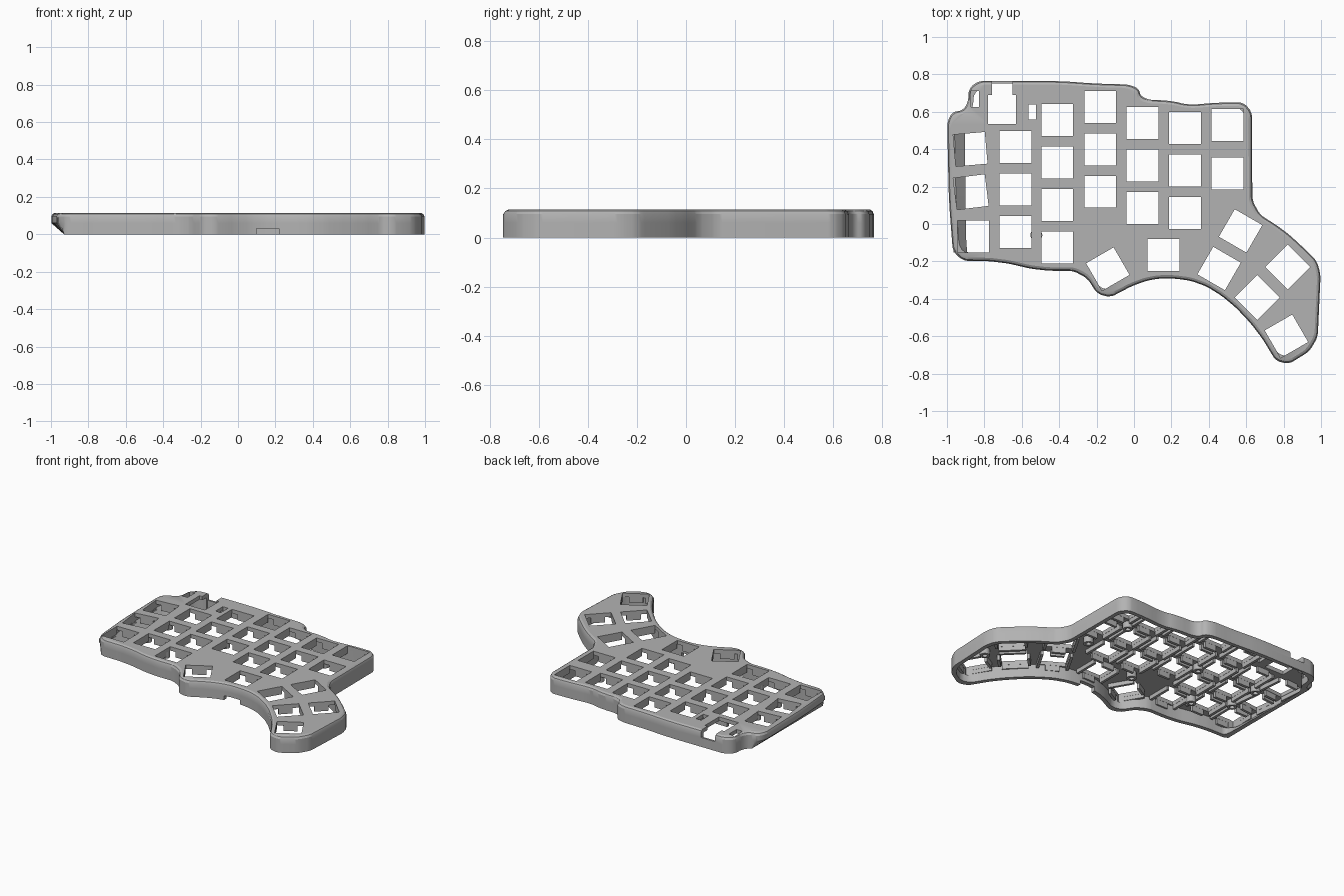
import bpy
import bmesh
from math import radians
from mathutils import Vector, Matrix

cube = bpy.data.objects.get("Cube")
if cube:
    bpy.data.objects.remove(cube, do_unlink=True)

grey = bpy.data.materials.new("case_grey")
grey.use_nodes = True
grey.diffuse_color = (0.45, 0.45, 0.45, 1)
grey.node_tree.nodes["Principled BSDF"].inputs["Base Color"].default_value = (0.45, 0.45, 0.45, 1)

# Case outline, clockwise from the back left corner
OUTLINE = [Vector(p) for p in (
    (-1, .595), (-.89, .61), (-.88, .765), (-.4, .765), (-.2, .75), (.02, .745),
    (.04, .665), (.2, .66), (.29, .635), (.45, .65), (.63, .65), (.633, .075),
    (.8, -.03), (.91, -.13), (1, -.22), (.98, -.655), (.785, -.775), (.66, -.57),
    (.51, -.41), (.35, -.31), (.17, -.285), (.03, -.31), (-.17, -.415),
    (-.275, -.25), (-.505, -.25), (-.72, -.2), (-.965, -.195), (-.99, .13))]

TOP = .115
PLATE_UNDERSIDE = .088
KEY = .17
PITCH = .227


def neighbours(points):
    return zip(points[-1:] + points[:-1], points, points[1:] + points[:1])


def inset(points, amount):
    result = []
    for before, here, after in neighbours(points):
        a, b = (here - before).normalized(), (after - here).normalized()
        na, nb = Vector((a.y, -a.x)), Vector((b.y, -b.x))
        result.append(here + (na + nb) * amount / (1 + na.dot(nb)))
    return result


def rounded(points):
    for cut in (.05, .016, .006):
        result = []
        for before, here, after in neighbours(points):
            for other in (before, after):
                edge = other - here
                result.append(here + edge * min(.25, cut / edge.length))
        points = result
    return points


def add_object(name, bm, smooth=False):
    bmesh.ops.recalc_face_normals(bm, faces=bm.faces)
    mesh = bpy.data.meshes.new(name)
    bm.to_mesh(mesh)
    bm.free()
    mesh.materials.append(grey)
    obj = bpy.data.objects.new(name, mesh)
    bpy.context.collection.objects.link(obj)
    return obj


def loft(name, layers):
    """Stack outline layers: inset, height, and the lowest x allowed."""
    bm = bmesh.new()
    rings = []
    for amount, z, left in layers:
        ring = rounded(inset(OUTLINE, amount))
        rings.append([bm.verts.new((max(p.x, left), p.y, z)) for p in ring])
    for low, high in zip(rings, rings[1:]):
        for i in range(len(low)):
            bm.faces.new((low[i - 1], low[i], high[i], high[i - 1]))
    bm.faces.new(rings[0])
    bm.faces.new(rings[-1])
    return add_object(name, bm)


def box(bm, x, y, low, high, width, depth, place=Matrix()):
    size = Matrix.Diagonal((width, depth, high - low, 1))
    move = Matrix.Translation((x, y, (low + high) / 2))
    bmesh.ops.create_cube(bm, size=1, matrix=place @ move @ size)


# Key positions: finger columns (x, back row y, count), then turned keys
keys = []
columns = [(-.634, .412, 3), (-.41, .556, 4), (-.18, .626, 3), (.046, .54, 3),
           (.273, .513, 3)]
for x, y, count in columns:
    keys += [(x, y - PITCH * row, 0) for row in range(count)]
keys += [(.5, .53, 0), (.5, .27, 0), (-.875, .4, 5), (-.872, .171, 7), (-.86, -.067, 0),
         (.158, -.166, 0), (-.14, -.241, 30), (.455, -.238, -30), (.57, -.037, -30),
         (.66, -.393, 45), (.823, -.23, 45), (.815, -.6, 30)]
places = [Matrix.Translation((x, y, 0)) @ Matrix.Rotation(radians(turn), 4, "Z")
          for x, y, turn in keys]

# Shell with softened top edge and undercut left side
shell = loft("case_shell", [(0, 0, -.93), (0, .06, -2), (0, .095, -2),
                            (.006, .108, -2), (.018, TOP, -2)])
cavity = loft("cavity_cutter", [(.028, -.02, -.88), (.028, .06, -2),
                                (.028, PLATE_UNDERSIDE, -2)])

# Key holes, controller bay, port notches and small slots
bm = bmesh.new()
for place in places:
    box(bm, 0, 0, .05, .2, KEY, KEY, place)
box(bm, -.705, .613, .05, .2, .15, .156)
box(bm, -.705, .71, -.05, .2, .11, .084)
box(bm, -.705, .78, .065, .2, .11, .2)
box(bm, -.85, .668, .05, .2, .045, .085)
box(bm, -.545, .6, .05, .2, .04, .08)
box(bm, .16, -.29, -.05, .03, .12, .12)
openings = add_object("opening_cutter", bm)

for cutter in (cavity, openings):
    cutter.hide_render = True
    mod = shell.modifiers.new(cutter.name, "BOOLEAN")
    mod.operation = "DIFFERENCE"
    mod.solver = "EXACT"
    mod.use_self = cutter is openings
    mod.object = cutter
evaluated = shell.evaluated_get(bpy.context.evaluated_depsgraph_get())
cut_mesh = bpy.data.meshes.new_from_object(evaluated)
shell.modifiers.clear()
shell.data = cut_mesh
cut_mesh.materials.clear()
cut_mesh.materials.append(grey)
cut_mesh.polygons.foreach_set("material_index", [0] * len(cut_mesh.polygons))
for cutter in (cavity, openings):
    bpy.data.objects.remove(cutter, do_unlink=True)

# Switch collars under the plate: long side bars, short clip blocks
bm = bmesh.new()
edge = KEY / 2 + .01
for place in places:
    for side in (-1, 1):
        box(bm, side * edge, 0, .06, .09, .018, KEY, place)
        box(bm, 0, side * edge, .05, .09, .09, .018, place)
add_object("switch_collars", bm)

# Hollow screw posts
bm = bmesh.new()
posts = [(.866, -.435), (.46, .1), (.387, .4), (-.03, -.06), (-.75, .3),
         (-.75, .07), (-.522, -.06), (-.295, .28)]
for x, y in posts:
    rings = []
    for radius, z in ((.032, .09), (.032, .045), (.016, .045), (.016, .08)):
        spot = Matrix.Translation((x, y, z))
        ring = bmesh.ops.create_circle(bm, segments=20, radius=radius, matrix=spot)
        rings.append(ring["verts"])
    for a, b in zip(rings, rings[1:]):
        for i in range(len(a)):
            bm.faces.new((a[i - 1], a[i], b[i], b[i - 1]))
    bm.faces.new(rings[-1])
screw_posts = add_object("screw_posts", bm)

# Smooth the curved walls, keep the edges sharp
for obj in (shell, screw_posts):
    bpy.ops.object.select_all(action="DESELECT")
    obj.select_set(True)
    bpy.context.view_layer.objects.active = obj
    bpy.ops.object.shade_smooth_by_angle(angle=radians(25))
